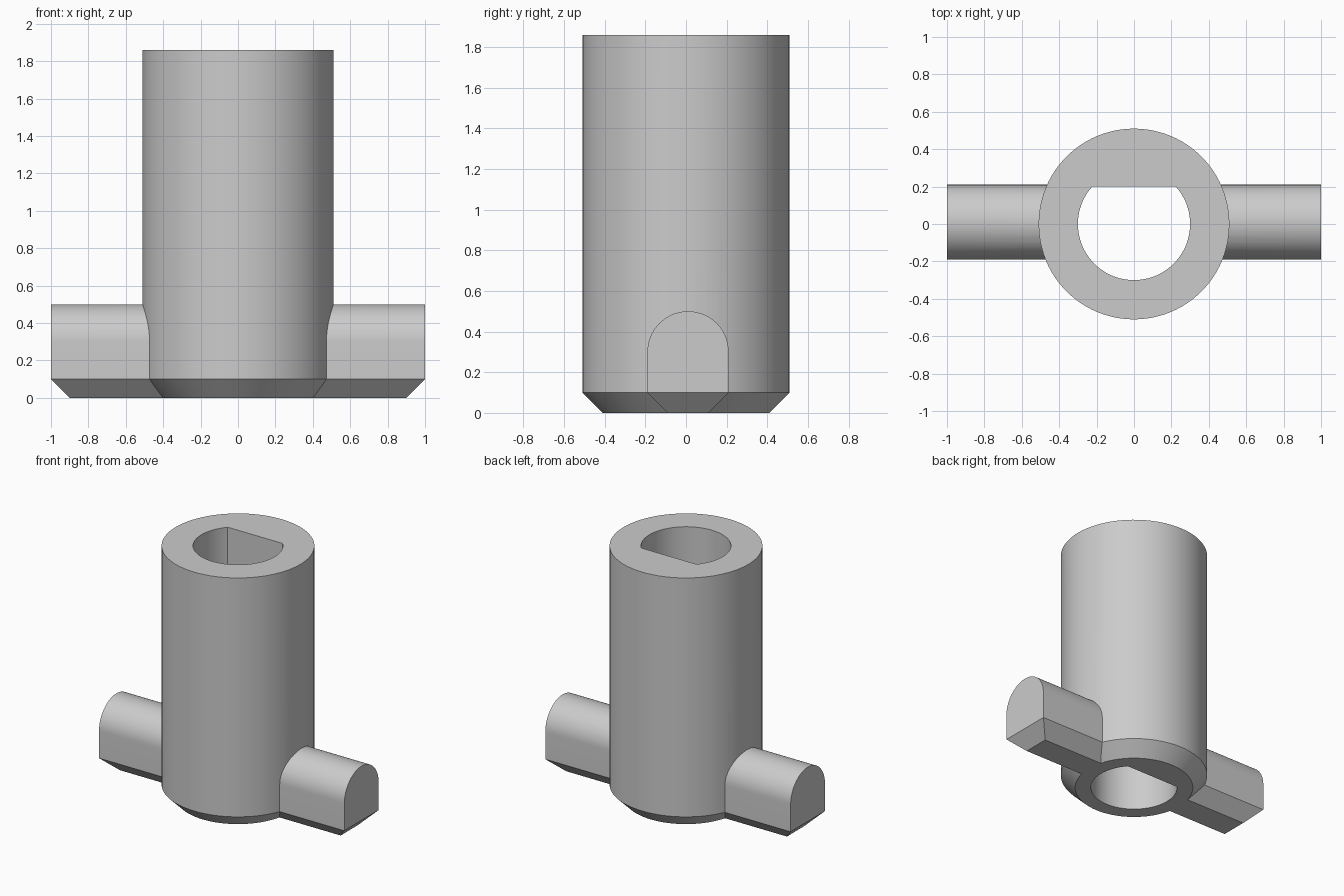
import bpy, bmesh
from math import sin, cos, pi, asin, radians
from mathutils import Vector

cube = bpy.data.objects.get("Cube")
if cube:
    bpy.data.objects.remove(cube, do_unlink=True)

metal = bpy.data.materials.new("plain grey")
metal.use_nodes = True
GREY = (0.6, 0.6, 0.6, 1)
metal.diffuse_color = GREY
metal.node_tree.nodes["Principled BSDF"].inputs["Base Color"].default_value = GREY

RADIUS, HEIGHT, CHAMFER = 0.51, 1.86, 0.1


def arc(radius, start, end, steps):
    """Points on an arc, both ends included."""
    angles = [start + (end - start) * i / steps for i in range(steps + 1)]
    return [(radius * cos(a), radius * sin(a)) for a in angles]


def prism(name, points, travel, taper=None):
    """Extrude an outline; taper narrows the lowest face downward by (x, y) factors."""
    bm = bmesh.new()
    face = bm.faces.new([bm.verts.new(p) for p in points])
    out = bmesh.ops.extrude_face_region(bm, geom=[face], use_keep_orig=True)
    moved = [v for v in out["geom"] if isinstance(v, bmesh.types.BMVert)]
    bmesh.ops.translate(bm, verts=moved, vec=travel)
    if taper:
        low = min(bm.faces, key=lambda f: f.calc_center_median().z)
        center = low.calc_center_median()
        out = bmesh.ops.extrude_face_region(bm, geom=[low])
        for v in [v for v in out["geom"] if isinstance(v, bmesh.types.BMVert)]:
            v.co.x = center.x + (v.co.x - center.x) * taper[0]
            v.co.y = center.y + (v.co.y - center.y) * taper[1]
            v.co.z -= CHAMFER
        if low.is_valid:
            bm.faces.remove(low)
    bmesh.ops.recalc_face_normals(bm, faces=bm.faces)
    mesh = bpy.data.meshes.new(name)
    bm.to_mesh(mesh)
    bm.free()
    mesh.materials.append(metal)
    obj = bpy.data.objects.new(name, mesh)
    bpy.context.collection.objects.link(obj)
    return obj


# Cylindrical sleeve with a chamfered foot
ring = arc(RADIUS, 0, 2 * pi, 96)[:-1]
shrink = (RADIUS - CHAMFER) / RADIUS
sleeve = prism("sleeve", [(x, y, CHAMFER) for x, y in ring],
               Vector((0, 0, HEIGHT - CHAMFER)), (shrink, shrink))

# Round-topped cross bar forming both side arms, chamfered underneath
arch = arc(0.2, 0, pi, 32)
outline = [(0.2, CHAMFER)] + [(y, z + 0.3) for y, z in arch] + [(-0.2, CHAMFER)]
cross_bar = prism("cross_bar", [(-1, y + 0.01, z) for y, z in outline],
                  Vector((2, 0, 0)), (0.9, 0.5))

# D-shaped through bore with its flat toward the back
flat = asin(0.2 / 0.3)
bore = prism("bore_cutter",
             [(x, y, -0.2) for x, y in arc(0.3, pi - flat, 2 * pi + flat, 72)],
             Vector((0, 0, HEIGHT + 0.4)))
bore.hide_render = True

# Join the arms to the sleeve, then cut the bore
bpy.ops.object.select_all(action="DESELECT")
sleeve.select_set(True)
bpy.context.view_layer.objects.active = sleeve
for other, operation in ((cross_bar, "UNION"), (bore, "DIFFERENCE")):
    mod = sleeve.modifiers.new(other.name, "BOOLEAN")
    mod.operation = operation
    mod.solver = "EXACT"
    mod.object = other
    bpy.ops.object.modifier_apply(modifier=mod.name)
    bpy.data.objects.remove(other, do_unlink=True)

sleeve.name = "sleeve_with_arms"
bpy.ops.object.shade_smooth_by_angle(angle=radians(25))
